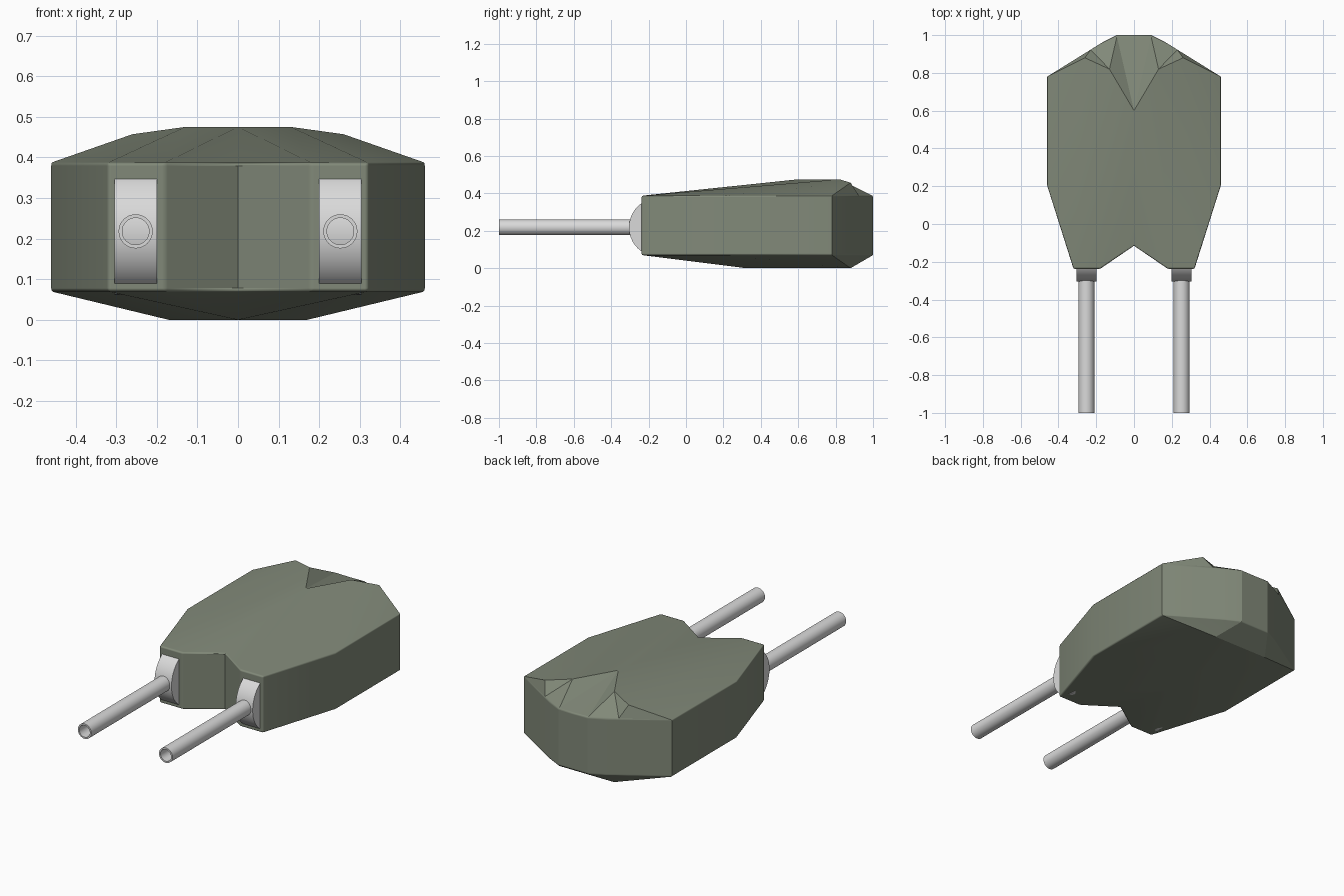
import bpy, bmesh, math
from mathutils import Matrix

if "Cube" in bpy.data.objects:
    bpy.data.objects.remove(bpy.data.objects["Cube"], do_unlink=True)


def material(name, rgb):
    mat = bpy.data.materials.new(name)
    mat.use_nodes = True
    mat.diffuse_color = (*rgb, 1)
    bsdf = next(n for n in mat.node_tree.nodes if n.type == 'BSDF_PRINCIPLED')
    bsdf.inputs["Base Color"].default_value = (*rgb, 1)
    bsdf.inputs["Roughness"].default_value = 0.6
    return mat


green = material("grey green", (0.22, 0.25, 0.19))
steel = material("light grey", (0.70, 0.70, 0.70))


def make_object(name, bm, mat):
    mesh = bpy.data.meshes.new(name)
    bm.to_mesh(mesh)
    bm.free()
    mesh.materials.append(mat)
    obj = bpy.data.objects.new(name, mesh)
    bpy.context.collection.objects.link(obj)
    return obj


# Armoured housing: half outline (lower case below, upper case above)
LOW, HIGH = 0.07, 0.387
outline = dict(R=(0, -0.115), A=(0.18, -0.238), B=(0.32, -0.238), C=(0.46, 0.205),
               D=(0.46, 0.78), E=(0.17, 0.96), F=(0.09, 1.0), G=(0, 1.0))
# Roof peaks 1-3 and floor corners 4-6
inner = {"1": (0, 0.6, 0.475), "2": (0.13, 0.82, 0.475), "3": (0.26, 0.88, 0.457),
         "4": (0, 0.32, 0), "5": (0.17, 0.88, 0), "6": (0, 0.88, 0)}

bm = bmesh.new()
vert = {k: bm.verts.new(p) for k, p in inner.items()}
for k, (x, y) in outline.items():
    vert[k] = bm.verts.new((x, y, HIGH))
    vert[k.lower()] = bm.verts.new((x, y, LOW))

roof = "RA1 A21 AB2 B32 BC3 CD3 DE3 E23 EF2 F12 FG1"
floor = "ra4 ab4 b54 bc5 cd5 de5 ef5 fg65 456"
names = list(outline)
walls = [a + b + b.lower() + a.lower() for a, b in zip(names, names[1:])]
for face in roof.split() + floor.split() + walls:
    bm.faces.new([vert[c] for c in face])

# Soften both rims and the front cheek corners
weight = bm.edges.layers.float.new("bevel_weight_edge")
rims = [{vert[k] for k in outline}, {vert[k.lower()] for k in outline}]
cheeks = [{vert[k], vert[k.lower()]} for k in "AB"]
for e in bm.edges:
    ends = set(e.verts)
    if any(ends <= r for r in rims) or ends in cheeks:
        e[weight] = 1.0

bmesh.ops.mirror(bm, geom=bm.verts[:] + bm.edges[:] + bm.faces[:],
                 matrix=Matrix.Identity(4), merge_dist=0.0005, axis='X')
bmesh.ops.recalc_face_normals(bm, faces=bm.faces[:])
for f in bm.faces:
    f.smooth = True
for e in bm.edges:
    if e[weight] < 0.5 and e.calc_face_angle(0) > math.radians(20):
        e.smooth = False
housing = make_object("turret_housing", bm, green)
bevel = housing.modifiers.new("soft_edges", 'BEVEL')
bevel.limit_method = 'WEIGHT'
bevel.width = 0.008
bevel.segments = 2
bevel.harden_normals = True


def smooth_by_angle(obj):
    bpy.ops.object.select_all(action='DESELECT')
    obj.select_set(True)
    bpy.context.view_layer.objects.active = obj
    bpy.ops.object.shade_smooth_by_angle(angle=math.radians(35))


GUN_X, GUN_Z = 0.252, 0.218


# Round elevating mount, lying on its side in the front face
def gun_mount(name, x):
    bm = bmesh.new()
    bmesh.ops.create_cone(bm, cap_ends=True, segments=48, radius1=0.157,
                          radius2=0.157, depth=0.105)
    turn = Matrix.Rotation(math.pi / 2, 4, 'Y')
    bm.transform(Matrix.Translation((x, -0.148, GUN_Z)) @ turn)
    smooth_by_angle(make_object(name, bm, steel))


# Open gun tube: a wall section spun round its axis
def gun_barrel(name, x):
    bm = bmesh.new()
    section = [(0.033, -1), (0.042, -1), (0.042, -0.28), (0.033, -0.28)]
    ring = [bm.verts.new((r, y, 0)) for r, y in section]
    edges = [bm.edges.new((ring[i], ring[(i + 1) % 4])) for i in range(4)]
    bmesh.ops.spin(bm, geom=ring + edges, cent=(0, 0, 0), axis=(0, 1, 0),
                   angle=2 * math.pi, steps=32)
    bmesh.ops.remove_doubles(bm, verts=bm.verts[:], dist=0.0001)
    bmesh.ops.recalc_face_normals(bm, faces=bm.faces[:])
    bm.transform(Matrix.Translation((x, 0, GUN_Z)))
    smooth_by_angle(make_object(name, bm, steel))


for side, sign in (("left", 1), ("right", -1)):
    gun_mount(side + "_gun_mount", sign * GUN_X)
    gun_barrel(side + "_gun_barrel", sign * GUN_X)
